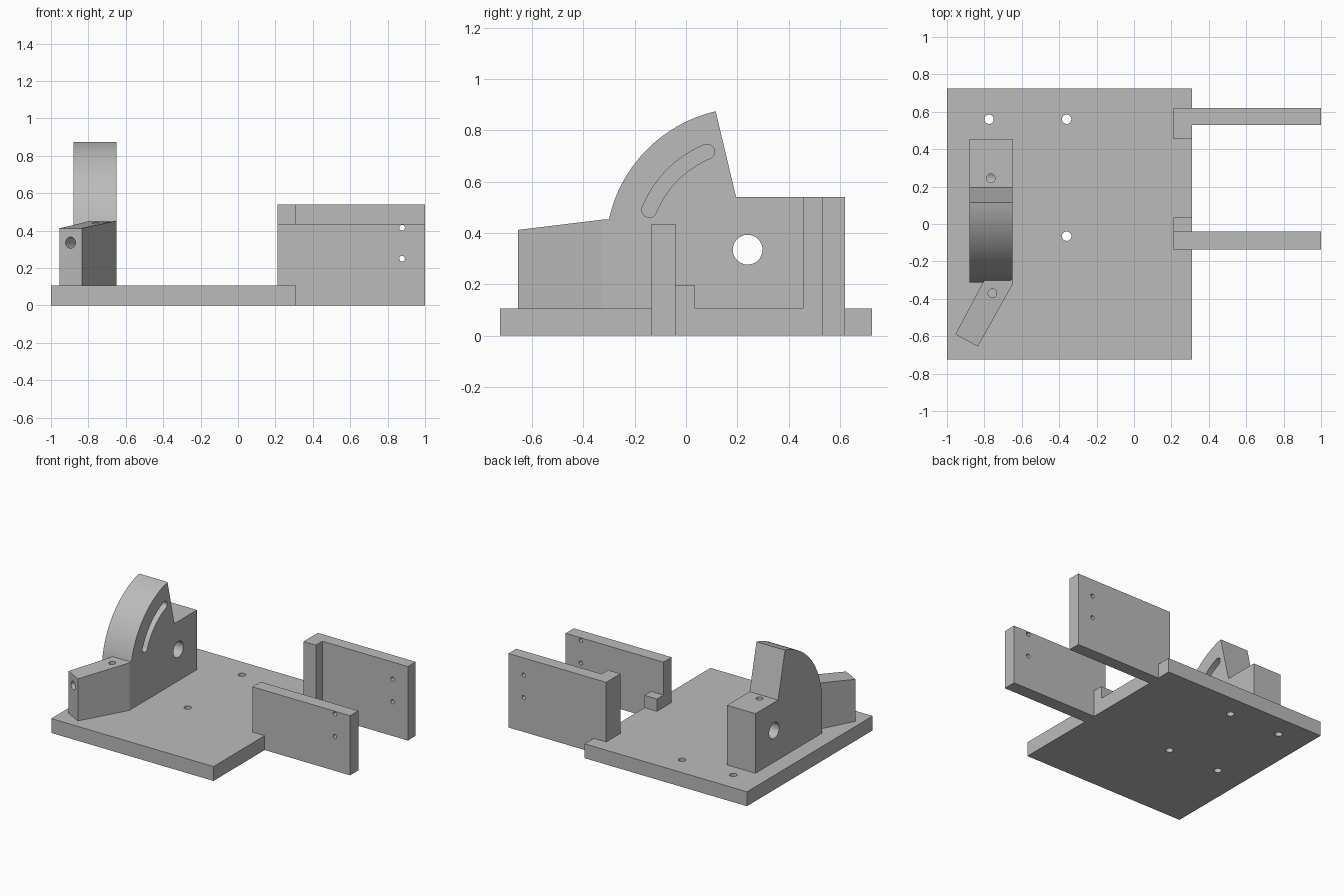
import bpy
import bmesh
from math import cos, sin, radians
from mathutils import Vector

cube = bpy.data.objects.get("Cube")
if cube:
    bpy.data.objects.remove(cube, do_unlink=True)

grey = bpy.data.materials.new("plain grey")
grey.use_nodes = True
COLOUR = (0.5, 0.5, 0.5, 1)
grey.diffuse_color = COLOUR
grey.node_tree.nodes["Principled BSDF"].inputs["Base Color"].default_value = COLOUR


def prism(name, base, offset):
    """Extrude a flat outline; offset is a vector or a function of the point."""
    bm = bmesh.new()
    move = offset if callable(offset) else lambda p: Vector(offset)
    low = [bm.verts.new(p) for p in base]
    high = [bm.verts.new(Vector(p) + move(Vector(p))) for p in base]
    bm.faces.new(low)
    bm.faces.new(high)
    n = len(base)
    for i in range(n):
        j = (i + 1) % n
        bm.faces.new((low[i], low[j], high[j], high[i]))
    bmesh.ops.recalc_face_normals(bm, faces=bm.faces)
    mesh = bpy.data.meshes.new(name)
    bm.to_mesh(mesh)
    bm.free()
    obj = bpy.data.objects.new(name, mesh)
    bpy.context.collection.objects.link(obj)
    mesh.materials.append(grey)
    return obj


def box(name, x, y, z):
    outline = [(x[0], y[0], z[0]), (x[1], y[0], z[0]), (x[1], y[1], z[0]), (x[0], y[1], z[0])]
    return prism(name, outline, (0, 0, z[1] - z[0]))


def drill(start, end, radius):
    """Round cutter between two points."""
    start, end = Vector(start), Vector(end)
    turn = (end - start).to_track_quat('Z', 'Y')
    ring = [start + turn @ Vector((radius * cos(a), radius * sin(a), 0))
            for a in (radians(i * 11.25) for i in range(32))]
    return prism("cutter", ring, end - start)


def carve(obj, cutters):
    bpy.context.view_layer.objects.active = obj
    for cutter in cutters:
        cutter.hide_render = True
        mod = obj.modifiers.new("cut", 'BOOLEAN')
        mod.operation = 'DIFFERENCE'
        mod.solver = 'EXACT'
        mod.object = cutter
        bpy.ops.object.modifier_apply(modifier=mod.name)
        bpy.data.objects.remove(cutter, do_unlink=True)


def smooth(obj):
    bpy.ops.object.select_all(action='DESELECT')
    obj.select_set(True)
    bpy.context.view_layer.objects.active = obj
    bpy.ops.object.shade_smooth_by_angle(angle=radians(25))


TOP = 0.105      # upper face of the base plate
EDGE = 0.31      # right edge of the base plate

# Base plate with four mounting holes
base = box("base_plate", (-1, EDGE), (-0.725, 0.725), (0, TOP))
carve(base, [drill((x, y, -0.1), (x, y, 0.2), 0.025)
             for x in (-0.775, -0.36) for y in (-0.065, 0.56)])

# Two side arms, each with a foot on the plate and two cross holes
rear_arm = prism("rear_arm", [(0.21, 0.455, 0), (EDGE, 0.455, 0), (EDGE, 0.53, 0),
                              (1, 0.53, 0), (1, 0.62, 0), (0.21, 0.62, 0)], (0, 0, 0.54))
front_arm = box("front_arm", (0.21, 1), (-0.135, -0.04), (0, 0.435))
front_foot = box("front_arm_foot", (0.21, EDGE), (-0.04, 0.035), (0, 0.195))
for arm, y in ((rear_arm, 0.575), (front_arm, -0.09)):
    carve(arm, [drill((0.877, y - 0.2, z), (0.877, y + 0.2, z), 0.015)
                for z in (0.25, 0.415)])

# Quadrant block, its arc centred on the pivot hole
PIVOT_Y, PIVOT_Z, RADIUS = 0.24, 0.335, 0.553
LEFT, RIGHT = -0.88, -0.65


def around(x, radius, degrees):
    a = radians(degrees)
    return (x, PIVOT_Y + radius * cos(a), PIVOT_Z + radius * sin(a))


profile = [(LEFT, 0.455, TOP), (LEFT, 0.455, 0.54), (LEFT, 0.195, 0.54)]
profile += [around(LEFT, RADIUS, 103 + 77 * i / 32) for i in range(33)]
profile.append((LEFT, PIVOT_Y - RADIUS, TOP))
block = prism("quadrant_block", profile, (RIGHT - LEFT, 0, 0))

# Curved blind slot with rounded ends
SLOT, HALF, START, STOP = 0.413, 0.029, 112.5, 158
slot_x = RIGHT - 0.12
slot = [around(slot_x, SLOT + HALF, START + (STOP - START) * i / 20) for i in range(21)]
for angle, first in ((STOP, STOP), (START, START + 180)):
    mid = Vector(around(slot_x, SLOT, angle))
    slot += [mid + HALF * Vector((0, cos(radians(first + d)), sin(radians(first + d))))
             for d in range(15, 180, 15)]
    if angle == STOP:
        slot += [around(slot_x, SLOT - HALF, STOP + (START - STOP) * i / 20) for i in range(21)]
carve(block, [
    drill((-1, PIVOT_Y, PIVOT_Z), (-0.5, PIVOT_Y, PIVOT_Z), 0.058),
    drill((-0.765, 0.245, 0.35), (-0.765, 0.245, 0.7), 0.023),
    prism("cutter", slot, (0.2, 0, 0)),
])

# Angled wing with a gently rising top
along = Vector((0.485, 0.875, 0))
end_mid = Vector((-0.895, -0.622, 0))


def wing_rise(p):
    reach = max(0, (p - end_mid).dot(along))
    return Vector((0, 0, min(0.412 + 0.11 * reach, 0.452) - TOP))


wing = prism("angled_wing", [(-0.955, -0.59, TOP), (-0.835, -0.655, TOP), (RIGHT, -0.325, TOP),
                             (RIGHT, -0.27, TOP), (-0.785, -0.27, TOP)], wing_rise)
bmesh_top = Vector((0, 0, 0.335))
carve(wing, [
    drill(end_mid + bmesh_top - along * 0.1, end_mid + bmesh_top + along * 0.28, 0.03),
    drill((-0.757, -0.37, 0.3), (-0.757, -0.37, 0.6), 0.023),
])

for part in (base, rear_arm, front_arm, block, wing):
    smooth(part)
